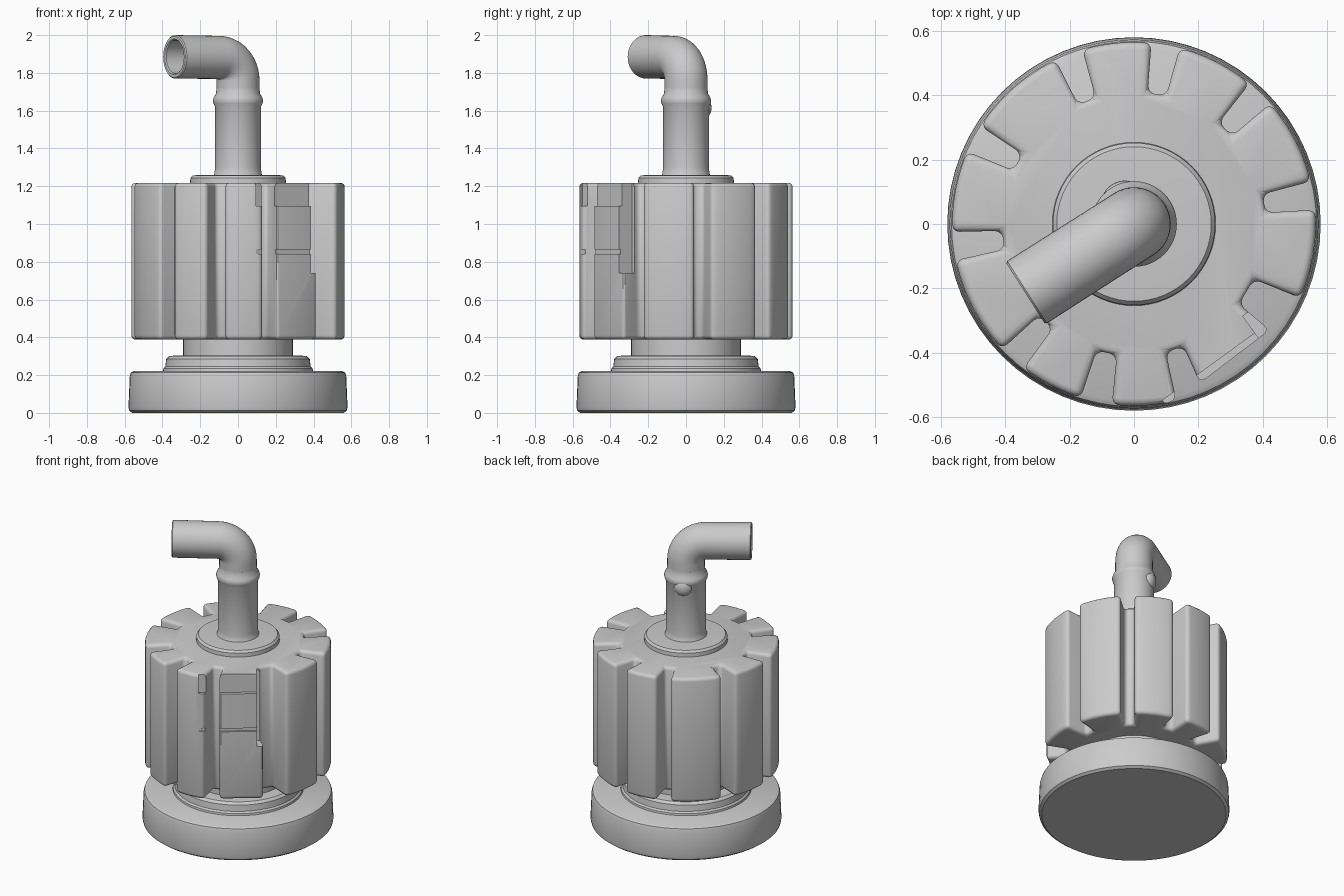
import bpy, bmesh
from math import sin, cos, pi, radians
from mathutils import Vector, Matrix

if "Cube" in bpy.data.objects:
    bpy.data.objects.remove(bpy.data.objects["Cube"])


def finish(bm, name, angle=35, bevel=0, cutters=()):
    bmesh.ops.recalc_face_normals(bm, faces=bm.faces)
    me = bpy.data.meshes.new(name)
    bm.to_mesh(me)
    bm.free()
    ob = bpy.data.objects.new(name, me)
    bpy.context.collection.objects.link(ob)
    bpy.ops.object.select_all(action='DESELECT')
    ob.select_set(True)
    bpy.context.view_layer.objects.active = ob
    if bevel:
        m = ob.modifiers.new("bevel", 'BEVEL')
        m.width, m.segments, m.angle_limit = bevel, 3, radians(35)
        bpy.ops.object.modifier_apply(modifier=m.name)
    for c in cutters:
        m = ob.modifiers.new("cut", 'BOOLEAN')
        m.operation, m.solver, m.object = 'DIFFERENCE', 'EXACT', c
        bpy.ops.object.modifier_apply(modifier=m.name)
        bpy.data.objects.remove(c)
    bpy.ops.object.shade_smooth_by_angle(angle=radians(angle))
    return ob


def skin(bm, rings):
    """Bridge equal rings of points and cap both ends."""
    vs = [[bm.verts.new(p) for p in r] for r in rings]
    n = len(vs[0])
    for a, b in zip(vs, vs[1:]):
        for i in range(n):
            j = (i + 1) % n
            bm.faces.new((a[i], a[j], b[j], b[i]))
    bm.faces.new(vs[0])
    bm.faces.new(vs[-1])


def polar(r, deg, z=0):
    return Vector((r * cos(radians(deg)), r * sin(radians(deg)), z))


def lathe(name, profile, n=64):
    bm = bmesh.new()
    skin(bm, [[polar(r, 360 * i / n, z) for i in range(n)] for r, z in profile])
    return finish(bm, name)


# Round foot, step and neck
lathe("base", [(.56, 0), (.576, .012), (.58, .03), (.573, .195), (.567, .213), (.55, .222)])
lathe("base_step", [(.40, .20), (.395, .235), (.385, .245), (.38, .285), (.365, .30), (.34, .303)])
lathe("neck", [(.29, .28), (.29, .42)])

# Damage cutters for the chipped tooth, aligned with its outward direction
def chip(name, dist, along, z, size):
    bm = bmesh.new()
    bmesh.ops.create_cube(bm, size=1)
    rot = Matrix.Rotation(radians(-54), 4, 'Z')
    bm.transform(rot @ Matrix.Translation((dist, along, z)) @ Matrix.Diagonal((*size, 1)))
    ob = finish(bm, name)
    ob.hide_render = True
    return ob

chips = [chip("chip_top", .56, 0, 1.17, (.13, .5, .15)),
         chip("chip_crack", .555, 0, .853, (.1, .5, .022)),
         chip("chip_side", .53, .155, .99, (.2, .10, .5))]

# Slotted body: (slot angle, half width at mouth in degrees)
slots = [(-173, 4.5), (-132, 4.5), (-102, 5), (-72, 4.5), (-31, 7),
         (9, 4.5), (46, 4.5), (80, 4.5), (111, 4.5), (152, 4.5)]
outline = []
for k, (a, h) in enumerate(slots):
    b, hb = slots[(k + 1) % len(slots)]
    if b < a:
        b += 360
    inner = h * .9
    outline += [polar(.41, a - inner), polar(.41, a + inner)]
    if a == -72:  # chipped tooth has a flat, recessed front
        outline += [polar(.535, a + h), polar(.535, b - hb)]
    else:
        outline += [polar(.565, a + h + (b - hb - a - h) * t / 6) for t in range(7)]
bm = bmesh.new()
skin(bm, [[p + Vector((0, 0, z)) for p in outline] for z in (.388, 1.218)])
finish(bm, "slotted_body", bevel=.022, cutters=chips)

# Collar and upright pipe
lathe("collar", [(.255, 1.20), (.252, 1.243), (.24, 1.257), (.20, 1.26)])
lathe("upright_pipe", [(.14, 1.24), (.125, 1.265), (.121, 1.30), (.121, 1.62), (.13, 1.638),
                       (.133, 1.655), (.128, 1.672), (.116, 1.69), (.114, 1.72)], 48)

# Elbow and open spout
d = polar(1, 212.5)
side = Vector((-d.y, d.x, 0))
up = Vector((0, 0, 1))
bend, zb = .122, 1.76
path = [(up * 1.68, up)]
for i in range(13):
    t = pi / 2 * i / 12
    path.append((up * (zb + bend * sin(t)) + d * bend * (1 - cos(t)), up * cos(t) + d * sin(t)))
tip = up * 1.885 + d * .40

def ring(c, t, r, n=40):
    v = t.cross(side)
    return [c + r * (side * cos(2 * pi * i / n) + v * sin(2 * pi * i / n)) for i in range(n)]

rings = [ring(c, t, .114) for c, t in path]
rings += [ring(tip - d * .006, d, .115), ring(tip, d, .109), ring(tip, d, .094),
          ring(tip - d * .006, d, .088), ring(tip - d * .2, d, .086)]
bm = bmesh.new()
skin(bm, rings)
finish(bm, "elbow_spout", 40)

# Small lug at the back of the pipe ring
bm = bmesh.new()
bmesh.ops.create_uvsphere(bm, u_segments=20, v_segments=12, radius=1)
bm.transform(Matrix.Translation(polar(.105, 115, 1.615)) @ Matrix.Rotation(radians(115), 4, 'Z')
             @ Matrix.Diagonal((.036, .055, .055, 1)))
finish(bm, "pipe_lug")
